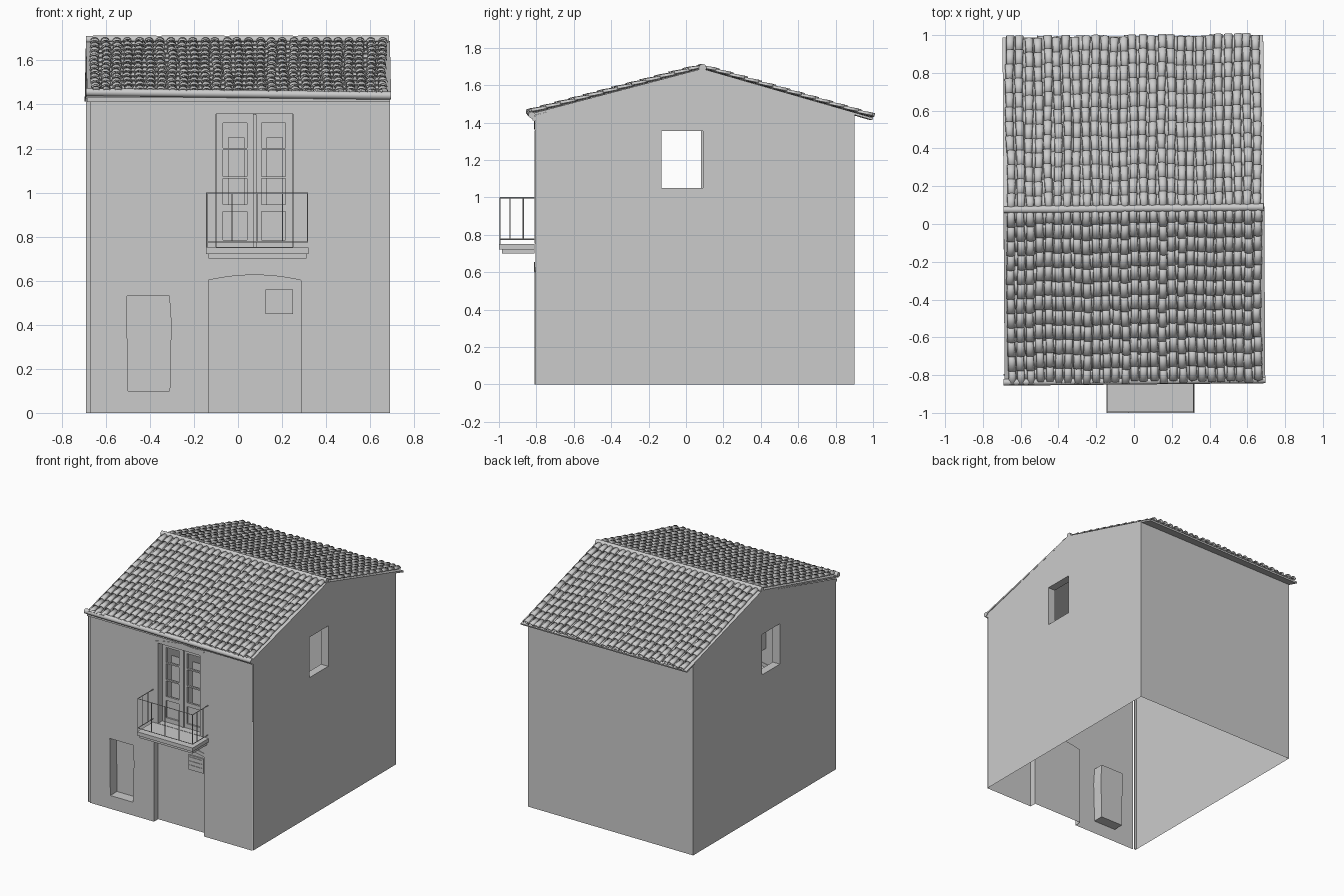
import bpy, bmesh, math, random
from mathutils import Vector, Matrix

if "Cube" in bpy.data.objects:
    bpy.data.objects.remove(bpy.data.objects["Cube"])

random.seed(4)


def finish(name, bm, smooth=False, thick=0, offset=-1):
    me = bpy.data.meshes.new(name)
    bm.to_mesh(me)
    bm.free()
    ob = bpy.data.objects.new(name, me)
    bpy.context.collection.objects.link(ob)
    if smooth:
        me.shade_smooth()
        me.set_sharp_from_angle(angle=math.radians(50))
    if thick:
        m = ob.modifiers.new("thickness", 'SOLIDIFY')
        m.thickness, m.offset = thick, offset
    return ob


def rect(u0, u1, v0, v1):
    return [(u0, v0), (u1, v0), (u1, v1), (u0, v1)]


def panel(name, outline, to3d, holes=(), notch=None, thick=0):
    """Flat sheet with recesses: holes = (points, depth, closed); notch = (points on the outline, depth)."""
    bm = bmesh.new()
    cache = {}

    def vert(p, d=0.0):
        key = (p, d)
        if key not in cache:
            cache[key] = bm.verts.new(to3d(p[0], p[1], d))
        return cache[key]

    for loop in [outline] + [h[0] for h in holes]:
        for a, b in zip(loop, loop[1:] + loop[:1]):
            bm.edges.new((vert(a), vert(b)))
    inward = to3d(0, 0, 1) - to3d(0, 0, 0)
    bmesh.ops.triangle_fill(bm, use_beauty=True, use_dissolve=False, edges=bm.edges[:], normal=-inward)
    jobs = [(h[0], h[0][1:] + h[0][:1], h[1], h[2]) for h in holes]
    if notch:
        jobs.append((notch[0][:-1], notch[0][1:], notch[1], True))
    for aa, bb, d, closed in jobs:
        if d:
            for a, b in zip(aa, bb):
                bm.faces.new((vert(a), vert(b), vert(b, d), vert(a, d)))
            if closed:
                ring = list(aa) + ([bb[-1]] if bb[-1] != aa[0] else [])
                bm.faces.new([vert(p, d) for p in ring])
    bmesh.ops.recalc_face_normals(bm, faces=bm.faces[:])
    bm.faces.ensure_lookup_table()
    if bm.faces[0].normal.dot(inward) > 0:
        bmesh.ops.reverse_faces(bm, faces=bm.faces[:])
    return finish(name, bm, thick=thick)


def add_box(bm, x0, x1, y0, y1, z0, z1):
    m = Matrix.Translation(((x0 + x1) / 2, (y0 + y1) / 2, (z0 + z1) / 2)) @ Matrix.Diagonal((x1 - x0, y1 - y0, z1 - z0, 1))
    bmesh.ops.create_cube(bm, size=1, matrix=m)


def boxes(name, *dims):
    bm = bmesh.new()
    for d in dims:
        add_box(bm, *d)
    return finish(name, bm)


def add_bar(bm, p, q, r, r2=None, n=6):
    p, q = Vector(p), Vector(q)
    rot = (q - p).to_track_quat('Z', 'Y').to_matrix().to_4x4()
    bmesh.ops.create_cone(bm, cap_ends=True, segments=n, radius1=r, radius2=r2 or r, depth=(q - p).length,
                          matrix=Matrix.Translation((p + q) / 2) @ rot)


# Front wall with arched doorway, niche and balcony opening
FY = -0.81
front = lambda u, v, d: Vector((u, FY + d, v))


def arc(x0, x1, z, rise, n=14):
    return [(x0 + (x1 - x0) * i / n, z + rise * (1 - (2 * i / n - 1) ** 2)) for i in range(n + 1)]


door = [(-0.135, 0.0)] + arc(-0.135, 0.285, 0.602, 0.024) + [(0.285, 0.0)]
niche = [(-0.5, 0.1), (-0.31, 0.1), (-0.308, 0.25), (-0.303, 0.4), (-0.312, 0.53), (-0.505, 0.53)]
panel("front_wall", [(-0.672, 0.0)] + door + [(0.69, 0.0), (0.69, 1.43), (-0.672, 1.43)], front,
      holes=[(niche, 0.08, True), (rect(-0.1, 0.25, 0.752, 1.358), 0.07, False)], notch=(door, 0.05))
panel("door_arch_trim", arc(-0.135, 0.285, 0.602, 0.024) + arc(-0.135, 0.285, 0.628, 0.026)[::-1],
      lambda u, v, d: front(u, v, d - 0.004), thick=0.006)
boxes("wall_corner_strip", (-0.69, -0.672, -0.802, -0.795, 0, 1.43))

# Side walls with deep window openings, and back wall
gable = [(-0.805, 0.0), (0.9, 0.0), (0.9, 1.445), (0.085, 1.68), (-0.805, 1.44)]
panel("right_wall", gable, lambda u, v, d: Vector((0.69 - d, u, v)), [(rect(-0.13, 0.092, 1.05, 1.355), 0.06, False)])
panel("left_wall", gable, lambda u, v, d: Vector((-0.69 + d, u, v)), [(rect(-0.135, 0.08, 1.05, 1.355), 0.06, False)])
panel("back_wall", rect(-0.69, 0.69, 0, 1.445), lambda u, v, d: Vector((u, 0.9 - d, v)))

# Slatted plate on the street door
boxes("door_plate", (0.125, 0.25, FY + 0.04, FY + 0.05, 0.45, 0.56),
      *[(0.135, 0.24, FY + 0.036, FY + 0.041, z, z + 0.008) for z in (0.48, 0.51, 0.54)])

# Balcony door leaves with panes, inner shutters and lintel
for side, x in (("left", -0.1), ("right", 0.075)):
    panes = [(rect(x + 0.032, x + 0.14, z0, z1), 0.015, False)
             for z0, z1 in ((0.945, 1.063), (1.073, 1.193), (1.203, 1.315))]
    panes.append((rect(x + 0.032, x + 0.14, 0.785, 0.915), 0.012, True))
    panel("balcony_door_" + side, rect(x + 0.002, x + 0.173, 0.752, 1.358),
          lambda u, v, d: front(u, v, d + 0.05), panes)
    boxes("inner_shutter_" + side, (x + 0.055, x + 0.13, FY + 0.08, FY + 0.088, 0.79, 1.25))
boxes("balcony_door_post", (0.067, 0.083, FY + 0.043, FY + 0.055, 0.752, 1.355))
panel("chipped_lintel", [(-0.13, 1.362), (-0.05, 1.368), (0.02, 1.374), (0.19, 1.37), (0.27, 1.372), (0.295, 1.405),
                         (0.2, 1.4), (0.1, 1.408), (0.0, 1.395), (-0.06, 1.385), (-0.12, 1.372)],
      lambda u, v, d: front(u, v, d - 0.004), thick=0.006)

# Balcony slab and railing
boxes("balcony_slab", (-0.145, 0.32, -1.0, FY, 0.722, 0.75), (-0.135, 0.31, -0.985, FY, 0.7, 0.722))
bm = bmesh.new()
corners = [(-0.142, FY), (-0.142, -0.994), (0.316, -0.994), (0.316, FY)]
for z in (0.776, 0.998):
    for (ax, ay), (bx, by) in zip(corners, corners[1:]):
        add_bar(bm, (ax, ay, z), (bx, by, z), 0.003)
uprights = [(-0.142 + 0.1145 * i, -0.994) for i in range(5)]
uprights += [(x, y) for x in (-0.142, 0.316) for y in (-0.94, -0.87)]
for x, y in uprights:
    low = 0.75 if (x in (-0.142, 0.316) and y == -0.994) else 0.776
    add_bar(bm, (x, y, low), (x, y, 0.998), 0.003)
finish("balcony_railing", bm)


# Tiled roof, slightly skewed: each slope is a deck plus cover and channel tiles
def skew(v):
    return Vector((v.x - 0.006 * v.y, v.y + 0.01 * v.x, v.z))


COLS, ROWS, SEG = 27, 12, 5
PITCH = 1.355 / COLS


def roof_slope(name, eave, ridge):
    e, r = Vector((0, *eave)), Vector((0, *ridge))
    length = (r - e).length
    t = (r - e).normalized()
    n = Vector((0, -t.z, t.y)) if t.y > 0 else Vector((0, t.z, -t.y))
    bm = bmesh.new()
    for v in [(-0.69, 0), (0.69, 0), (0.69, length), (-0.69, length)]:
        bm.verts.new(skew(e + t * v[1] + Vector((v[0], 0, 0))))
    f = bm.faces.new(bm.verts)
    f.normal_update()
    if f.normal.z < 0:
        f.normal_flip()
    finish(name + "_deck", bm, thick=0.012)

    bm = bmesh.new()
    step = length / ROWS
    for c in range(2 * COLS - 1):
        cover = c % 2 == 0
        cx = -0.69 + 0.0125 + PITCH / 2 + c * PITCH / 2
        phase, slide = random.uniform(0, 6), random.uniform(-0.012, 0.012)
        for i in range(ROWS):
            jig = random.uniform(-0.0025, 0.0025)
            rings = []
            for s, rad, lift in ((max(i * step + slide, -0.005), 0.0225, 0.007),
                                 (min((i + 1.12) * step + slide, length), 0.019, 0.001)):
                ring = []
                wob = jig + 0.004 * math.sin(7 * s + phase)
                for k in range(SEG + 1):
                    a = math.pi * k / SEG
                    h = lift + (0.004 + 0.75 * rad * math.sin(a) if cover else 0.009 - 0.4 * rad * math.sin(a))
                    ring.append(bm.verts.new(skew(e + t * s + n * h + Vector((cx + wob + rad * math.cos(a), 0, 0)))))
                rings.append(ring)
            for k in range(SEG):
                f = bm.faces.new((rings[0][k], rings[0][k + 1], rings[1][k + 1], rings[1][k]))
                f.normal_update()
                if f.normal.dot(n) < 0:
                    f.normal_flip()
    finish(name + "_tiles", bm, smooth=True, thick=0.003)


roof_slope("front_roof", (-0.835, 1.447), (0.08, 1.688))
roof_slope("back_roof", (0.993, 1.425), (0.08, 1.688))

# Ridge tiles, eave gutter and cornice
bm = bmesh.new()
for i in range(5):
    x = -0.69 + 0.31 * i
    a, b = skew(Vector((x, 0.082, 1.694))), skew(Vector((min(x + 0.32, 0.685), 0.082, 1.692)))
    add_bar(bm, a, b, 0.018, 0.021, 12)
finish("ridge_tiles", bm, smooth=True)
bm = bmesh.new()
add_bar(bm, (-0.69, -0.838, 1.456), (0.695, -0.825, 1.44), 0.018, n=12)
finish("gutter", bm, smooth=True)
boxes("cornice", (-0.685, 0.69, -0.822, -0.8, 1.412, 1.432))
